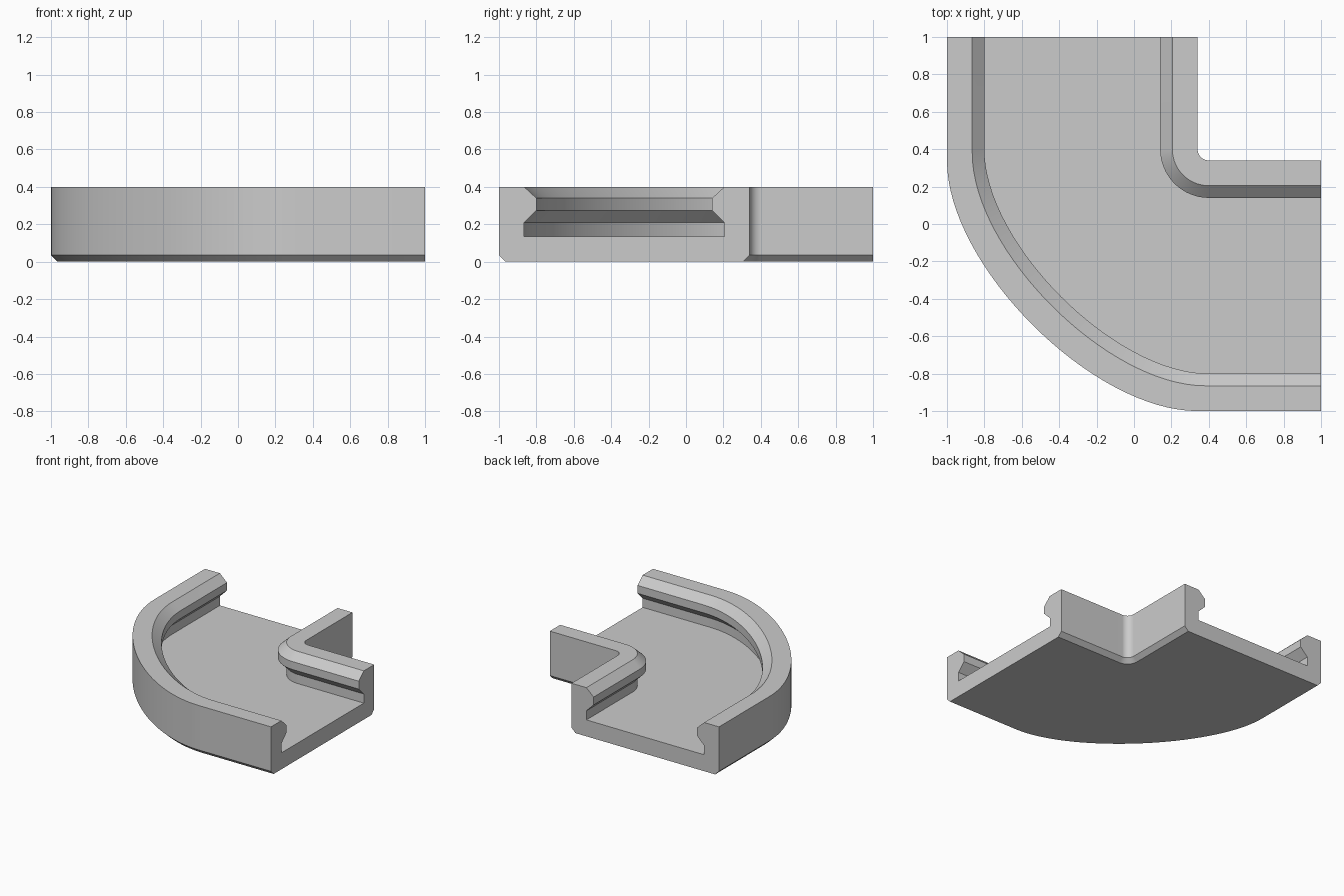
import bpy, bmesh, math
from mathutils import Vector

if "Cube" in bpy.data.objects:
    bpy.data.objects.remove(bpy.data.objects["Cube"])

STEPS = 32      # segments around the bend
CENTRE = 0.4    # centre of the inner fillets, on the diagonal

# Channel cross-section: (distance across, height)
outer_wall = [(-0.865, 0.135), (-0.865, 0.21), (-0.8, 0.275), (-0.8, 0.34),
              (-0.865, 0.4), (-1, 0.4), (-1, 0.035), (-0.965, 0)]
inner_wall = [(0.305, 0), (0.34, 0.035), (0.34, 0.4), (0.205, 0.4),
              (0.14, 0.34), (0.14, 0.275), (0.205, 0.21), (0.205, 0.135)]


def fillet(d):
    """Concentric quarter circle for the inner wall."""
    r = CENTRE - d
    angles = [math.pi / 2 * i / STEPS for i in range(STEPS + 1)]
    return [(CENTRE - r * math.sin(a), CENTRE - r * math.cos(a)) for a in angles]


def sweep(d):
    """Flattened bend for the outer wall, a cubic curve."""
    start = CENTRE - 0.3 * (-0.8 - d)
    start = CENTRE + 0.3 * (d + 0.8)
    pull = start - 0.42 * (start - d)
    pts = []
    for i in range(STEPS + 1):
        t = i / STEPS
        b = ((1 - t) ** 3, 3 * t * (1 - t) ** 2, 3 * t * t * (1 - t), t ** 3)
        x = b[0] * start + b[1] * pull + (b[2] + b[3]) * d
        y = (b[0] + b[1]) * d + b[2] * pull + b[3] * start
        pts.append((x, y))
    return pts


def rail(bm, d, z, bend):
    path = [(1, d)] + bend(d) + [(d, 1)]
    return [bm.verts.new(Vector((x, y, z))) for x, y in path]


# Sweep the cross-section around the corner and cap both ends
bm = bmesh.new()
rails = [rail(bm, d, z, sweep) for d, z in outer_wall]
rails += [rail(bm, d, z, fillet) for d, z in inner_wall]
for a, b in zip(rails, rails[1:] + rails[:1]):
    for i in range(len(a) - 1):
        bm.faces.new((a[i], a[i + 1], b[i + 1], b[i]))
for end in (0, -1):
    bm.faces.new([r[end] for r in rails])
bmesh.ops.recalc_face_normals(bm, faces=bm.faces)
mesh = bpy.data.meshes.new("corner_channel")
bm.to_mesh(mesh)
bm.free()

# Plain grey finish
grey = bpy.data.materials.new("plain_grey")
grey.use_nodes = True
colour = (0.6, 0.6, 0.6, 1)
grey.diffuse_color = colour
grey.node_tree.nodes["Principled BSDF"].inputs["Base Color"].default_value = colour
mesh.materials.append(grey)

channel = bpy.data.objects.new("corner_channel", mesh)
bpy.context.collection.objects.link(channel)
bpy.context.view_layer.objects.active = channel
channel.select_set(True)
bpy.ops.object.shade_smooth_by_angle(angle=math.radians(25))
